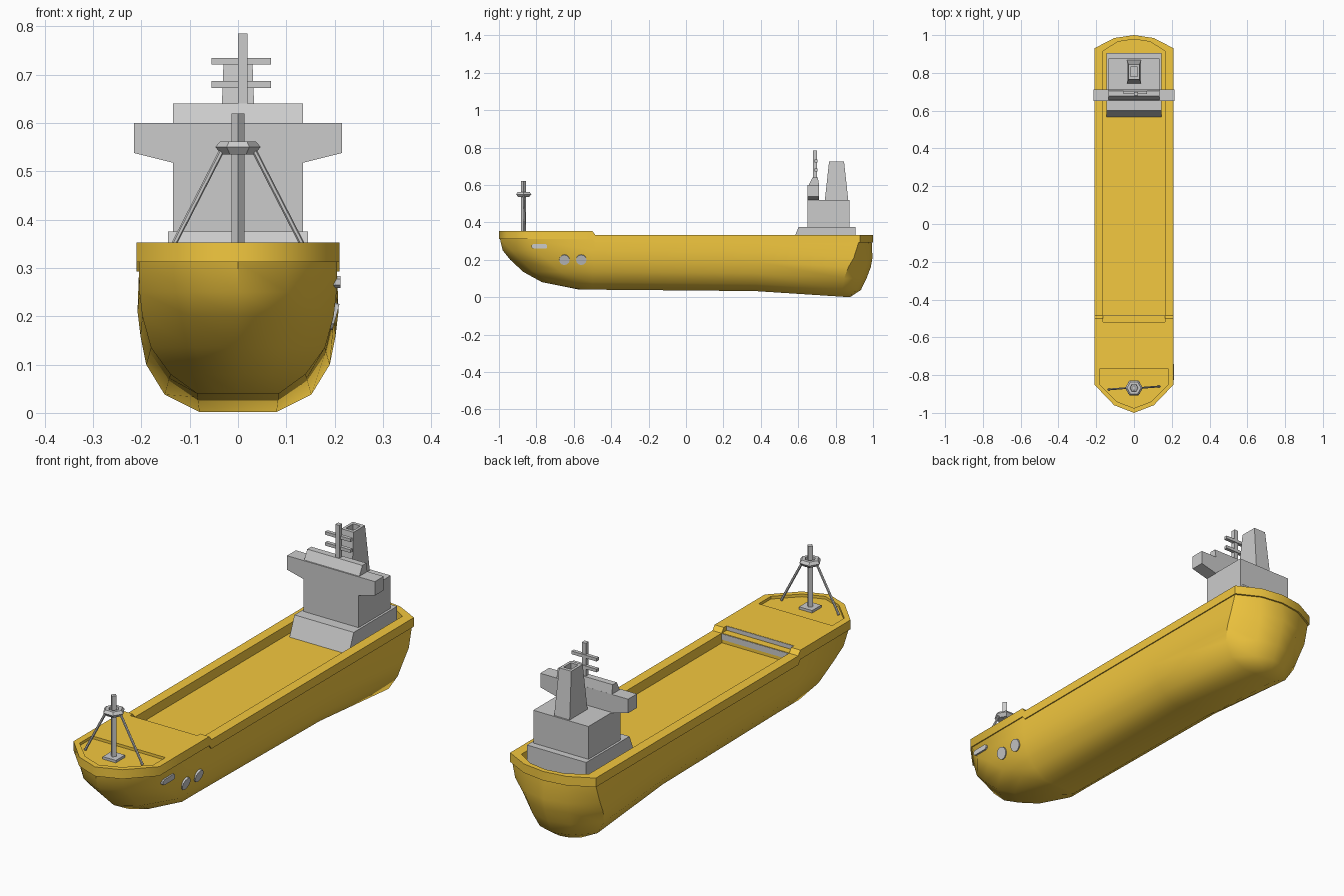
import bpy, bmesh, math
from mathutils import Vector, Matrix

if "Cube" in bpy.data.objects:
    bpy.data.objects.remove(bpy.data.objects["Cube"])

orange = bpy.data.materials.new("hull_orange")
orange.diffuse_color = (0.9, 0.58, 0.05, 1)
orange.use_nodes = True
orange.node_tree.nodes["Principled BSDF"].inputs["Base Color"].default_value = orange.diffuse_color


def finish(name, bm, mat=None):
    bmesh.ops.recalc_face_normals(bm, faces=bm.faces)
    me = bpy.data.meshes.new(name)
    bm.to_mesh(me)
    bm.free()
    ob = bpy.data.objects.new(name, me)
    bpy.context.collection.objects.link(ob)
    if mat:
        me.materials.append(mat)
    return ob


def loft(name, rings, mat=None, caps=True):
    """Stack of closed rings with the same point count."""
    bm = bmesh.new()
    vs = [[bm.verts.new(p) for p in r] for r in rings]
    n = len(vs[0])
    for a, b in zip(vs, vs[1:]):
        for i in range(n):
            j = (i + 1) % n
            bm.faces.new((a[i], a[j], b[j], b[i]))
    if caps:
        bm.faces.new(vs[0])
        bm.faces.new(vs[-1])
    return finish(name, bm, mat)


def prism(name, pts, axis, a, b, mat=None):
    """Profile extruded along one axis from a to b."""
    def place(p, t):
        q = list(p)
        q.insert("xyz".index(axis), t)
        return q
    return loft(name, [[place(p, t) for p in pts] for t in (a, b)], mat)


def box(name, x0, x1, y0, y1, z0, z1, mat=None):
    return prism(name, [(x0, y0), (x1, y0), (x1, y1), (x0, y1)], "z", z0, z1, mat)


def rect(hx, y0, y1, z):
    return [(-hx, y0, z), (hx, y0, z), (hx, y1, z), (-hx, y1, z)]


def circle(cx, cy, r, z, n, turn=0):
    return [(cx + r * math.cos(turn + math.tau * i / n),
             cy + r * math.sin(turn + math.tau * i / n), z) for i in range(n)]


def rod(name, p, q, r, n):
    p, q = Vector(p), Vector(q)
    d = q - p
    m = Matrix.Translation((p + q) / 2) @ d.to_track_quat("Z", "Y").to_matrix().to_4x4()
    bm = bmesh.new()
    bmesh.ops.create_cone(bm, cap_ends=True, segments=n, radius1=r, radius2=r,
                          depth=d.length, matrix=m)
    return finish(name, bm)


# hull levels: bow tip, bow length, width, z, then the same for the stern
levels = [
    (-1.0, .15, .21, .353, 1.0, .07, .21, .333),
    (-1.0, .15, .21, .312, 1.0, .07, .21, .293),
    (-.995, .15, .205, .312, .993, .07, .205, .293),
    (-.98, .17, .204, .25, .997, .10, .208, .21),
    (-.94, .20, .198, .20, .988, .12, .202, .16),
    (-.87, .20, .18, .135, .965, .12, .19, .10),
    (-.77, .18, .14, .08, .935, .10, .152, .038),
    (-.57, .06, .085, .04, .88, .04, .08, .002),
]


def half_ring(k, yf, lf, wf, zf, yb, lb, wb, zb):
    top = k < 3
    zm = zb if top else zf + .2 * (zb - zf)
    wm = wf + .2 * (wb - wf)
    return [(0, yf, zf), (wf * .5, yf + lf * .27, zf), (wf, yf + lf, zf),
            (wf, -.5, zf), (wf, -.485, zb if top else zf), (wm, .37, zm),
            (wb, yb - lb, zb), (wb * .5, yb - lb * .22, zb), (0, yb, zb)]


rings = []
for k, lv in enumerate(levels):
    h = half_ring(k, *lv)
    rings.append(h + [(-x, y, z) for x, y, z in h[-2:0:-1]])
hull = loft("hull", rings, orange, caps=False)

# deck and keel caps, port to starboard strips
bm = bmesh.new()
bm.from_mesh(hull.data)
bm.verts.ensure_lookup_table()
n = len(rings[0])
for base in (0, (len(rings) - 1) * n):
    for i in range(n // 2):
        ids = dict.fromkeys([i, i + 1, (n - i - 1) % n, (n - i) % n])
        bm.faces.new([bm.verts[base + j] for j in ids])
bmesh.ops.recalc_face_normals(bm, faces=bm.faces)
bm.to_mesh(hull.data)
bm.free()

# cut the main well, the step ahead of it and the shallow bow recess
W = .165
cutters = [
    prism("well_cutter", [(-W, -.487), (W, -.487), (W, .915), (.085, .965), (0, .978),
                          (-.085, .965), (-W, .915)], "z", .29, .5),
    box("step_cutter", -W, W, -.52, -.45, .333, .5),
    prism("bow_cutter", [(-.18, -.765), (.18, -.765), (.18, -.85), (.09, -.94),
                         (0, -.975), (-.09, -.94), (-.18, -.85)], "z", .341, .5),
]
bpy.context.view_layer.objects.active = hull
for c in cutters:
    c.hide_render = True
    mod = hull.modifiers.new("cut", "BOOLEAN")
    mod.operation, mod.object, mod.solver = "DIFFERENCE", c, "EXACT"
    bpy.ops.object.modifier_apply(modifier=mod.name)
    bpy.data.objects.remove(c)
bpy.ops.object.select_all(action="DESELECT")
hull.select_set(True)
bpy.ops.object.shade_smooth_by_angle(angle=math.radians(44))

# grey risers on the foredeck steps
box("upper_riser", -W, W, -.521, -.518, .335, .352)
box("lower_riser", -W, W, -.488, -.485, .305, .331)

# accommodation block
loft("house_base", [rect(.145, .565, .905, .285), rect(.145, .602, .905, .375)])
box("house", -.135, .135, .65, .875, .37, .52)

# bridge with tapered wings and sloped roof
prism("bridge_wings", [(-.135, .518), (.135, .518), (.215, .538), (.215, .6),
                       (-.215, .6), (-.215, .538)], "y", .65, .712)
prism("bridge_roof", [(.655, .598), (.712, .598), (.705, .64), (.677, .64)],
      "x", -.135, .135)

# funnel with hollow top
loft("funnel", [rect(.038, .742, .868, .515), rect(.03, .765, .845, .725),
                rect(.018, .78, .83, .725), rect(.018, .78, .83, .70)])

# radar mast and crossbars
box("radar_mast", 0, .02, .68, .70, .60, .785)
for i, z in enumerate((.68, .728)):
    box(f"radar_bar_{i + 1}", -.055, .068, .688, .704, z - .007, z + .007)

# foremast: base plate, pole, lookout ring and stays
MY = -.868
box("foremast_base", -.032, .032, MY - .032, MY + .032, .338, .352)
rod("foremast", (0, MY, .345), (0, MY, .62), .0135, 4)
loft("foremast_ring", [circle(0, MY, r, z, 6) for r, z in
                       ((.012, .535), (.033, .535), (.047, .55), (.037, .562),
                        (.022, .562), (.02, .552), (.012, .552))])
for s, side in ((1, "right"), (-1, "left")):
    rod(f"foremast_stay_{side}", (s * .034, MY, .542), (s * .135, MY + s * .008, .345), .0055, 6)

# bow thruster covers and anchor pocket on the starboard side
out = Vector((math.cos(.27), 0, -math.sin(.27)))
for i, y in enumerate((-.65, -.56)):
    c = Vector((.197, y, .2))
    rod(f"thruster_cover_{i + 1}", c - out * .012, c + out * .006, .028, 12)
prism("anchor_pocket", [(-.826, .265), (-.818, .259), (-.75, .259), (-.742, .265),
                        (-.742, .277), (-.75, .283), (-.818, .283), (-.826, .277)],
      "x", .195, .212)
